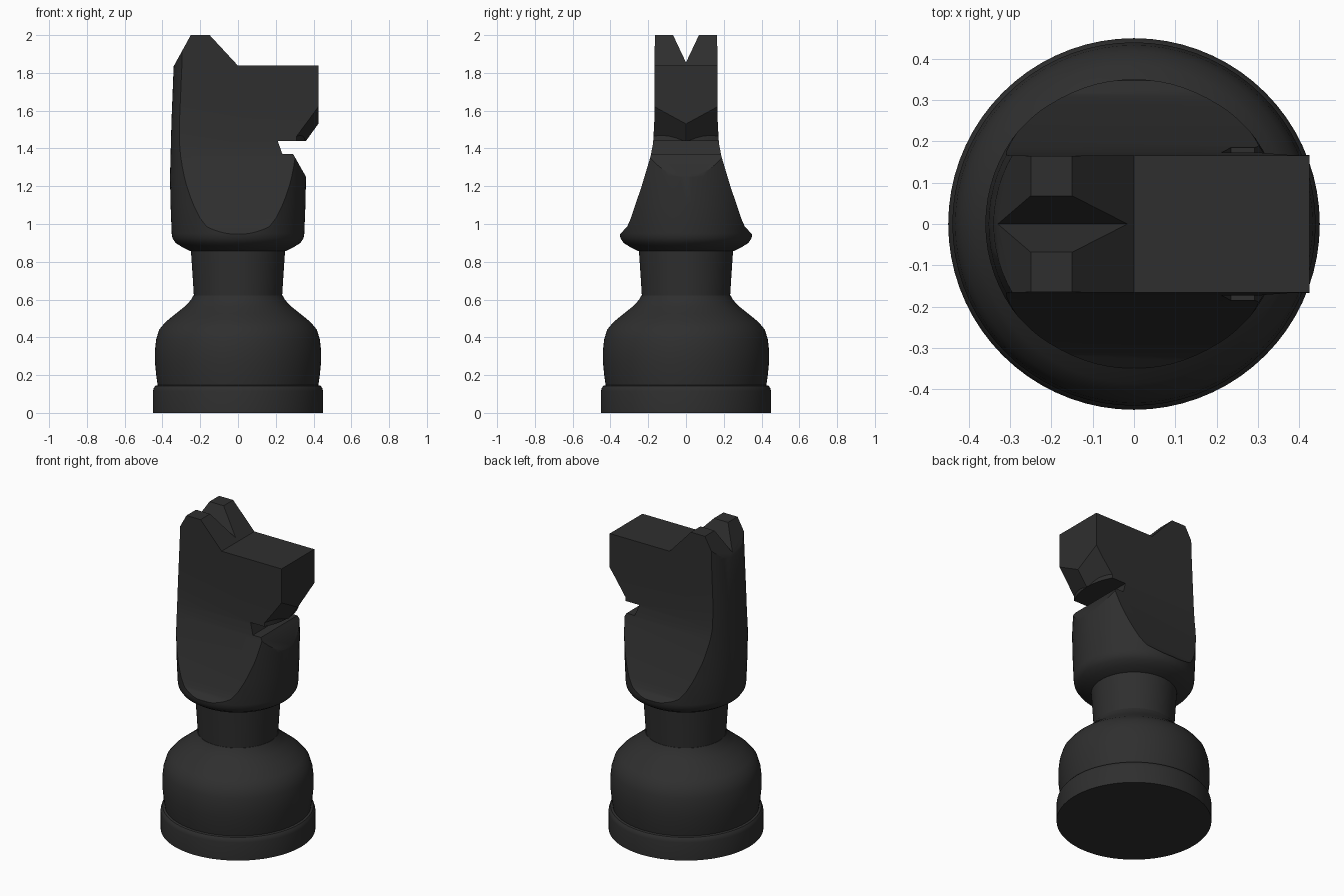
import bpy, bmesh, math
from mathutils import Vector

if "Cube" in bpy.data.objects:
    bpy.data.objects.remove(bpy.data.objects["Cube"])

black = bpy.data.materials.new("black_paint")
black.diffuse_color = (0.028, 0.028, 0.028, 1)
black.use_nodes = True
black.node_tree.nodes["Principled BSDF"].inputs["Base Color"].default_value = black.diffuse_color


def finish(name, bm):
    bmesh.ops.recalc_face_normals(bm, faces=bm.faces[:])
    me = bpy.data.meshes.new(name)
    bm.to_mesh(me)
    bm.free()
    me.materials.append(black)
    ob = bpy.data.objects.new(name, me)
    bpy.context.collection.objects.link(ob)
    return ob


def lathe(name, profile, n=72):
    """Closed solid of revolution from (radius, z) points."""
    bm = bmesh.new()
    rings = [[bm.verts.new((r * math.cos(2 * math.pi * i / n),
                            r * math.sin(2 * math.pi * i / n), z))
              for i in range(n)] for r, z in profile]
    for a, b in zip(rings, rings[1:]):
        for i in range(n):
            j = (i + 1) % n
            bm.faces.new((a[i], a[j], b[j], b[i]))
    bm.faces.new(rings[0][::-1])
    bm.faces.new(rings[-1])
    return finish(name, bm)


def prism(name, pts, axis):
    """Extrude a 2D outline: axis 'y' uses (x, z), axis 'x' uses (y, z)."""
    bm = bmesh.new()
    def co(p, d):
        return (p[0], d, p[1]) if axis == 'y' else (d, p[0], p[1])
    a = [bm.verts.new(co(p, -0.7)) for p in pts]
    b = [bm.verts.new(co(p, 0.7)) for p in pts]
    bm.faces.new(a)
    bm.faces.new(b[::-1])
    for i in range(len(pts)):
        j = (i + 1) % len(pts)
        bm.faces.new((a[i], a[j], b[j], b[i]))
    return finish(name, bm)


def boolean(ob, other, op):
    m = ob.modifiers.new(op, 'BOOLEAN')
    m.operation, m.object, m.solver = op, other, 'EXACT'
    bpy.context.view_layer.objects.active = ob
    bpy.ops.object.modifier_apply(modifier=m.name)
    bpy.data.objects.remove(other)


def smooth(ob, angle):
    bpy.ops.object.select_all(action='DESELECT')
    ob.select_set(True)
    bpy.context.view_layer.objects.active = ob
    bpy.ops.object.shade_smooth_by_angle(angle=math.radians(angle))


# turned base parts
foot = lathe("foot", [(0.45, 0), (0.45, 0.115), (0.446, 0.132),
                      (0.438, 0.143), (0.42, 0.148)])
base = lathe("base", [(0.424, 0.14), (0.432, 0.19), (0.44, 0.27), (0.44, 0.33),
                      (0.433, 0.39), (0.418, 0.44), (0.385, 0.48), (0.33, 0.525),
                      (0.28, 0.565), (0.25, 0.597), (0.236, 0.622)])
stem = lathe("stem", [(0.233, 0.61), (0.24, 0.72), (0.25, 0.87)])

# round neck blank
head = lathe("horse_head", [(0.235, 0.852), (0.255, 0.858), (0.295, 0.877),
                            (0.33, 0.9), (0.347, 0.925), (0.351, 0.95),
                            (0.357, 1.1), (0.36, 1.25), (0.352, 1.55),
                            (0.34, 1.85), (0.335, 2.1)])

# muzzle block with a V-shaped chin
bm = bmesh.new()
bmesh.ops.create_cube(bm, size=1)
for v in bm.verts:
    v.co = (0.2125 + v.co.x * 0.425, v.co.y * 0.5, 1.65 + v.co.z * 0.5)
corner = Vector((0.425, 0, 1.53))
for s in (-1, 1):
    normal = Vector((-0.065, 0, -0.09)).cross(Vector((0, s * 0.165, 0.09)))
    if normal.z > 0:
        normal.negate()
    res = bmesh.ops.bisect_plane(bm, geom=bm.verts[:] + bm.edges[:] + bm.faces[:],
                                 plane_co=corner, plane_no=normal, clear_outer=True)
    bmesh.ops.holes_fill(bm, edges=[e for e in bm.edges if e.is_boundary])
muzzle = finish("muzzle", bm)
boolean(head, muzzle, 'UNION')

# side outline of the horse: back, ears, muzzle, mouth, chest
outline = [(-0.5, 0.8), (0.5, 0.8), (0.5, 0.94), (0.357, 1.255), (0.292, 1.37),
           (0.235, 1.37), (0.21, 1.44), (0.5, 1.44), (0.5, 1.838), (0.0, 1.838),
           (-0.15, 2.0), (-0.25, 2.0), (-0.338, 1.84), (-0.5, 1.5)]
boolean(head, prism("side_outline", outline, 'y'), 'INTERSECT')

# front outline: flared shoulders, flat cheeks, notch between the ears
half = [(0.42, 0.8), (0.42, 0.94), (0.348, 0.948), (0.312, 0.985), (0.292, 1.03),
        (0.235, 1.2), (0.187, 1.36), (0.174, 1.43), (0.167, 1.56), (0.165, 2.05),
        (0.092, 2.05)]
full = half + [(0, 1.855)] + [(-y, z) for y, z in reversed(half)]
boolean(head, prism("front_outline", full, 'x'), 'INTERSECT')

for ob in (foot, base, stem):
    smooth(ob, 35)
smooth(head, 32)
